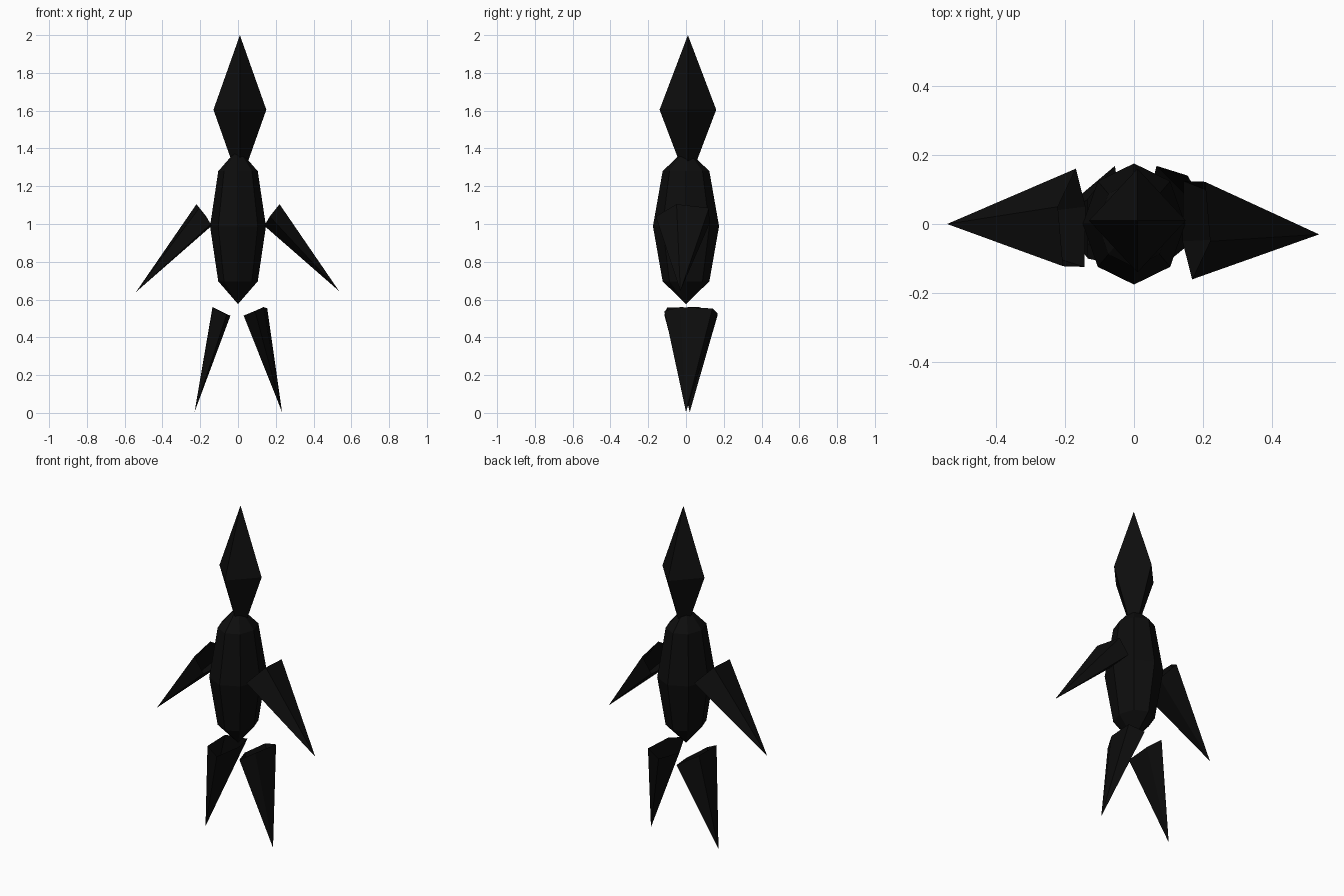
import bpy, bmesh
from mathutils import Vector

if "Cube" in bpy.data.objects:
    bpy.data.objects.remove(bpy.data.objects["Cube"])

black = bpy.data.materials.new("black")
black.diffuse_color = (0.004, 0.004, 0.004, 1)
black.use_nodes = True
black.node_tree.nodes["Principled BSDF"].inputs["Base Color"].default_value = black.diffuse_color


def finish(name, bm):
    mesh = bpy.data.meshes.new(name)
    bm.to_mesh(mesh)
    bm.free()
    mesh.materials.append(black)
    obj = bpy.data.objects.new(name, mesh)
    bpy.context.collection.objects.link(obj)
    return obj


def faceted_ball(name, segments, rings, centre, radii):
    bm = bmesh.new()
    bmesh.ops.create_uvsphere(bm, u_segments=segments, v_segments=rings, radius=1)
    bmesh.ops.scale(bm, vec=radii, verts=bm.verts)
    bmesh.ops.translate(bm, vec=centre, verts=bm.verts)
    return finish(name, bm)


def open_spike(name, tip, rim):
    """Five-sided spike with an open end, faces turned outward."""
    bm = bmesh.new()
    apex = bm.verts.new(tip)
    ring = [bm.verts.new(p) for p in rim]
    axis = sum((v.co for v in ring), Vector()) / len(ring)
    middle = (axis + apex.co) / 2
    for a, b in zip(ring, ring[1:] + ring[:1]):
        face = bm.faces.new((a, b, apex))
        face.normal_update()
        if face.normal.dot(face.calc_center_median() - middle) < 0:
            face.normal_flip()
    return finish(name, bm)


# Head and body
faceted_ball("head", 4, 2, (0.01, 0.01, 1.605), (0.14, 0.15, 0.395))
faceted_ball("body", 8, 4, (0, 0, 0.988), (0.148, 0.175, 0.412))

# Arms: the right one is the left one turned half way round
arm_rim = [(-0.168, 0.16, 1.04), (-0.22, 0.05, 1.105), (-0.205, -0.122, 1.085),
           (-0.143, -0.124, 1.0), (-0.14, 0.05, 0.99)]
open_spike("left_arm", (-0.54, 0.0, 0.64), arm_rim)
open_spike("right_arm", (0.535, -0.03, 0.645), [(-x, -y, z) for x, y, z in arm_rim])

# Legs
open_spike("left_leg", (-0.23, 0.02, 0.005),
           [(-0.055, 0.168, 0.52), (-0.135, 0.07, 0.56), (-0.133, -0.10, 0.558),
            (-0.06, -0.115, 0.52), (-0.04, 0.06, 0.515)])
open_spike("right_leg", (0.233, 0.0, 0.005),
           [(0.065, 0.168, 0.525), (0.155, 0.14, 0.553), (0.135, -0.03, 0.56),
            (0.09, -0.115, 0.54), (0.03, 0.02, 0.515)])
